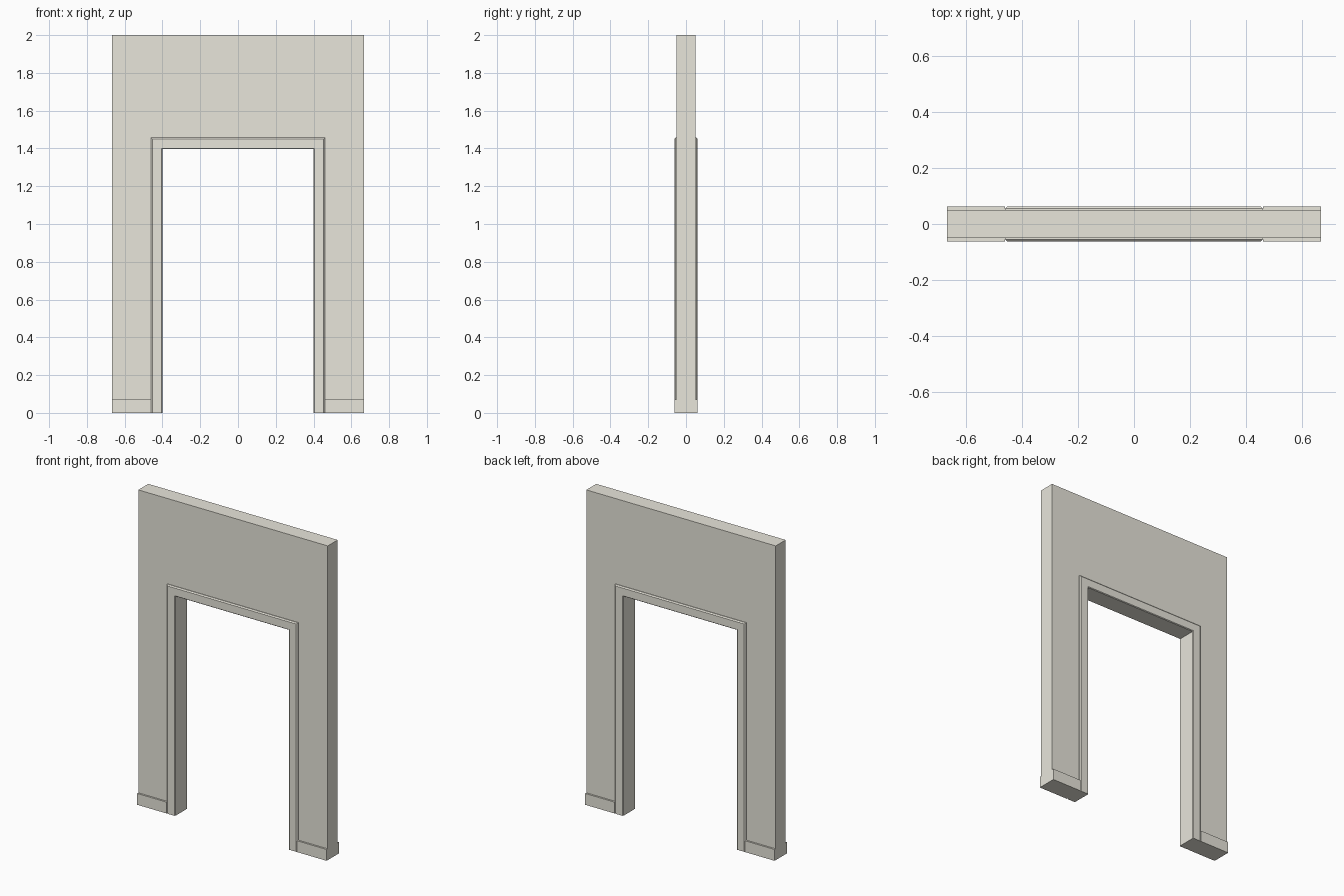
import bpy, bmesh

if "Cube" in bpy.data.objects:
    bpy.data.objects.remove(bpy.data.objects["Cube"])

W, H, T = 0.667, 2.0, 0.05      # wall half width, height, half thickness
OW, OH = 0.40, 1.397            # opening half width, height
D = 0.0615                      # depth of casing and skirting faces

cream = bpy.data.materials.new("cream_paint")
cream.diffuse_color = (0.81, 0.79, 0.71, 1)
cream.use_nodes = True
cream.node_tree.nodes["Principled BSDF"].inputs["Base Color"].default_value = cream.diffuse_color


def finish(name, bm):
    bmesh.ops.recalc_face_normals(bm, faces=bm.faces)
    me = bpy.data.meshes.new(name)
    bm.to_mesh(me)
    bm.free()
    me.materials.append(cream)
    ob = bpy.data.objects.new(name, me)
    bpy.context.collection.objects.link(ob)
    return ob


def prism(name, outline, y0, y1):
    """Extrude an x-z outline from y0 to y1."""
    bm = bmesh.new()
    face = bm.faces.new([bm.verts.new((x, y0, z)) for x, z in outline])
    ext = bmesh.ops.extrude_face_region(bm, geom=[face])
    verts = [v for v in ext["geom"] if isinstance(v, bmesh.types.BMVert)]
    bmesh.ops.translate(bm, verts=verts, vec=(0, y1 - y0, 0))
    return finish(name, bm)


def casing(name, profile, side):
    """Sweep an (offset from opening, depth) profile round the doorway with mitred corners."""
    bm = bmesh.new()
    rings = []
    for sx, top in ((-1, 0), (-1, 1), (1, 1), (1, 0)):
        rings.append([bm.verts.new((sx * (OW + d), side * y, (OH + d) * top))
                      for d, y in profile])
    n = len(profile)
    for a, b in zip(rings, rings[1:]):
        for i in range(n):
            j = (i + 1) % n
            bm.faces.new((a[i], a[j], b[j], b[i]))
    bm.faces.new(rings[0])
    bm.faces.new(rings[-1])
    return finish(name, bm)


# Wall with doorway
prism("wall", [(-W, 0), (-OW, 0), (-OW, OH), (OW, OH),
               (OW, 0), (W, 0), (W, H), (-W, H)], -T, T)

# Door casing with chamfered edges, and skirting boards, on both faces
trim = [(0, T), (0, 0.057), (0.004, D), (0.053, D), (0.06, 0.055), (0.06, T)]
for side, label in ((-1, "front"), (1, "back")):
    casing("door_casing_" + label, trim, side)
    for sx, hand in ((-1, "left"), (1, "right")):
        a, b = sx * (OW + 0.06), sx * W
        prism(f"skirting_{label}_{hand}", [(a, 0), (b, 0), (b, 0.072), (a, 0.072)],
              side * T, side * D)
